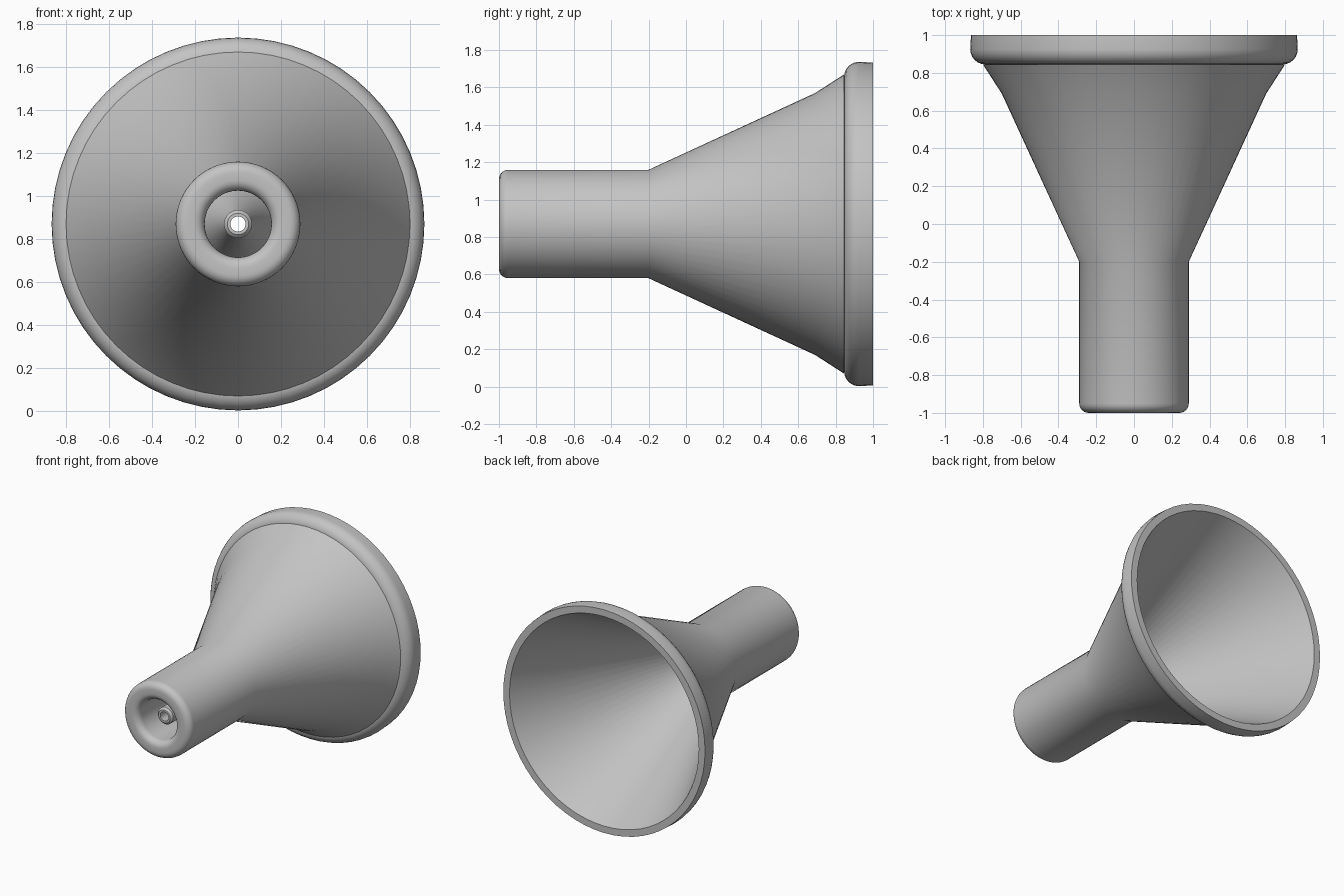
import bpy
import math

cube = bpy.data.objects.get("Cube")
if cube:
    bpy.data.objects.remove(cube, do_unlink=True)

SEGMENTS = 64
CENTRE_Z = 0.87

grey = bpy.data.materials.new("plain grey")
grey.use_nodes = True
colour = (0.55, 0.55, 0.55, 1)
grey.diffuse_color = colour
grey.node_tree.nodes["Principled BSDF"].inputs["Base Color"].default_value = colour


def arc(y, r, radius, start, end, steps=6):
    """Points (y, r) on a circular arc; angles in degrees, 0 points to +y."""
    angles = [math.radians(start + (end - start) * i / steps) for i in range(steps + 1)]
    return [(y + radius * math.cos(a), r + radius * math.sin(a)) for a in angles]


def revolve(name, profile):
    """Spin a closed (y, r) profile around the funnel axis."""
    n = len(profile)
    verts, faces = [], []
    for s in range(SEGMENTS):
        a = math.tau * s / SEGMENTS
        verts += [(r * math.cos(a), y, CENTRE_Z + r * math.sin(a)) for y, r in profile]
        t = (s + 1) % SEGMENTS
        for i in range(n):
            j = (i + 1) % n
            faces.append((s * n + i, s * n + j, t * n + j, t * n + i))
    mesh = bpy.data.meshes.new(name)
    mesh.from_pydata(verts, [], faces)
    mesh.materials.append(grey)
    obj = bpy.data.objects.new(name, mesh)
    bpy.context.collection.objects.link(obj)
    bpy.ops.object.select_all(action="DESELECT")
    obj.select_set(True)
    bpy.context.view_layer.objects.active = obj
    # consistent outward normals, then smooth shading with sharp creases
    bpy.ops.object.mode_set(mode="EDIT")
    bpy.ops.mesh.select_all(action="SELECT")
    bpy.ops.mesh.normals_make_consistent(inside=False)
    bpy.ops.object.mode_set(mode="OBJECT")
    bpy.ops.object.shade_smooth_by_angle(angle=math.radians(30))
    return obj


# Stem with rounded lip, flared cone and rolled rim
outside = arc(-0.95, 0.24, 0.05, 180, 90) + [(-0.2, 0.29), (0.69, 0.70), (0.845, 0.80)]
rim = arc(0.925, 0.787, 0.08, 180, 90) + [(1.0, 0.863)]
# Inner cone running down to the narrow spout hole
inside = [(1.0, 0.81), (-0.55, 0.05), (-0.60, 0.035), (-0.90, 0.035)]
# Recessed spout, cone behind it and stem bore
spout = [(-0.90, 0.05), (-0.885, 0.065), (-0.62, 0.065), (-0.42, 0.155)]
lip = arc(-0.95, 0.205, 0.05, 270, 180)

revolve("funnel", outside + rim + inside + spout + lip)
